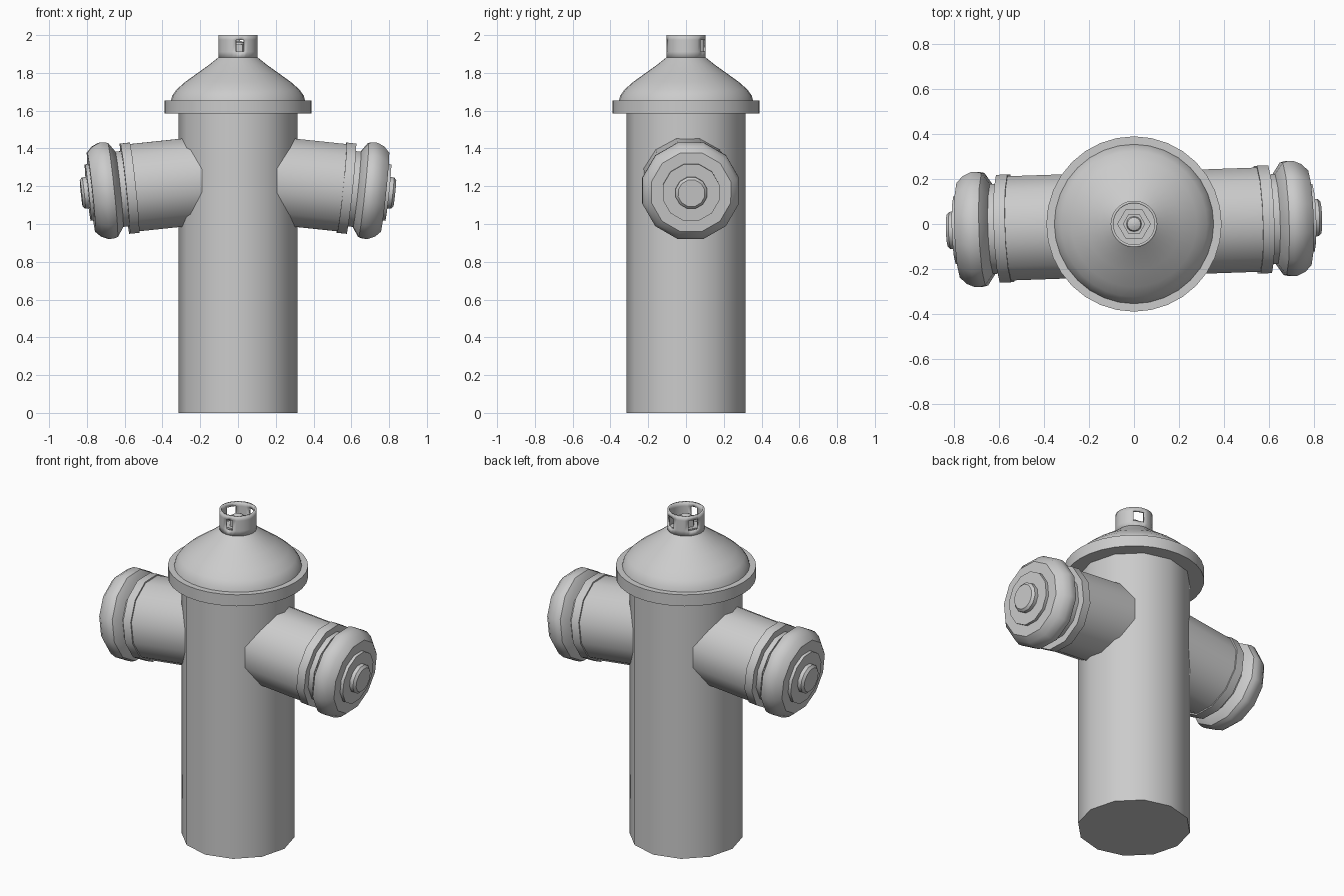
import bpy, bmesh
from math import sin, cos, radians, pi
from mathutils import Matrix

if "Cube" in bpy.data.objects:
    bpy.data.objects.remove(bpy.data.objects["Cube"], do_unlink=True)

# One plain grey for the whole casting
grey = bpy.data.materials.new("cast_grey")
grey.use_nodes = True
colour = (0.6, 0.6, 0.6, 1)
grey.diffuse_color = colour
grey.node_tree.nodes["Principled BSDF"].inputs["Base Color"].default_value = colour


def lathe(name, profile, sides, turn=0.0, place=None, closed=True, skip=None):
    """Spin (radius, height) points about z; skip(row, angle) leaves a face out."""
    bm = bmesh.new()
    step = 2 * pi / sides
    rings = [[bm.verts.new((r * cos(turn + i * step), r * sin(turn + i * step), z))
              for i in range(sides)] for r, z in profile]
    for row, (low, high) in enumerate(zip(rings, rings[1:])):
        for i in range(sides):
            j = (i + 1) % sides
            if not (skip and skip(row, turn + (i + 0.5) * step)):
                bm.faces.new((low[i], low[j], high[j], high[i]))
    if closed:
        bm.faces.new(rings[0][::-1])
        bm.faces.new(rings[-1])
    if place:
        bm.transform(place)
    mesh = bpy.data.meshes.new(name)
    bm.to_mesh(mesh)
    bm.free()
    mesh.materials.append(grey)
    ob = bpy.data.objects.new(name, mesh)
    bpy.context.collection.objects.link(ob)
    bpy.ops.object.select_all(action='DESELECT')
    ob.select_set(True)
    bpy.context.view_layer.objects.active = ob
    bpy.ops.object.shade_smooth_by_angle(angle=radians(38))
    return ob


# Barrel, flange and bonnet
lathe("barrel", [(0.315, 0), (0.315, 1.6)], 12)
lathe("flange", [(0.39, 1.585), (0.39, 1.655)], 32)
lathe("bonnet", [(0.356, 1.65), (0.348, 1.68), (0.325, 1.712), (0.28, 1.752),
                 (0.21, 1.802), (0.15, 1.845), (0.1, 1.885)], 32)

# Hollow collar with three square windows
windows = [-84, 66, 150]


def is_window(row, angle):
    return row == 1 and any(cos(angle - radians(w)) > cos(radians(17)) for w in windows)


collar = lathe("collar", [(0.104, 1.875), (0.104, 1.912), (0.104, 1.975), (0.104, 2.0)],
               30, closed=False, skip=is_window)
wall = collar.modifiers.new("wall", 'SOLIDIFY')
wall.thickness = 0.012
wall.offset = -1

# Operating nut inside the collar
lathe("nut_base", [(0.075, 1.88), (0.075, 1.905)], 6)
lathe("nut", [(0.05, 1.9), (0.05, 1.95)], 6)
lathe("nut_tip", [(0.036, 1.945), (0.03, 1.962), (0.012, 1.97)], 12)

# Two drooping outlets, each half a turn from the other
flat = cos(pi / 12)
outlet_parts = {
    "pipe": [(0.232, 0.1), (0.232, 0.56)],
    "lip": [(0.24, 0.552), (0.24, 0.603)],
    "neck": [(0.2, 0.6), (0.2, 0.65)],
    "cap": [(0.2, 0.633), (0.25, 0.668), (0.256, 0.69), (0.256, 0.715),
            (0.24, 0.752), (0.21, 0.782)],
    "cap_disc": [(0.15, 0.775), (0.15, 0.8)],
    "cap_knob": [(0.083, 0.795), (0.083, 0.822), (0.07, 0.835)],
}
for side, yaw in (("left", 2), ("right", 182)):
    place = (Matrix.Translation((0, 0, 1.25)) @ Matrix.Rotation(radians(yaw), 4, 'Z')
             @ Matrix.Rotation(radians(96), 4, 'Y'))
    for part, points in outlet_parts.items():
        lathe(f"{side}_outlet_{part}", [(r / flat, t) for r, t in points],
              12, turn=pi / 12, place=place)
